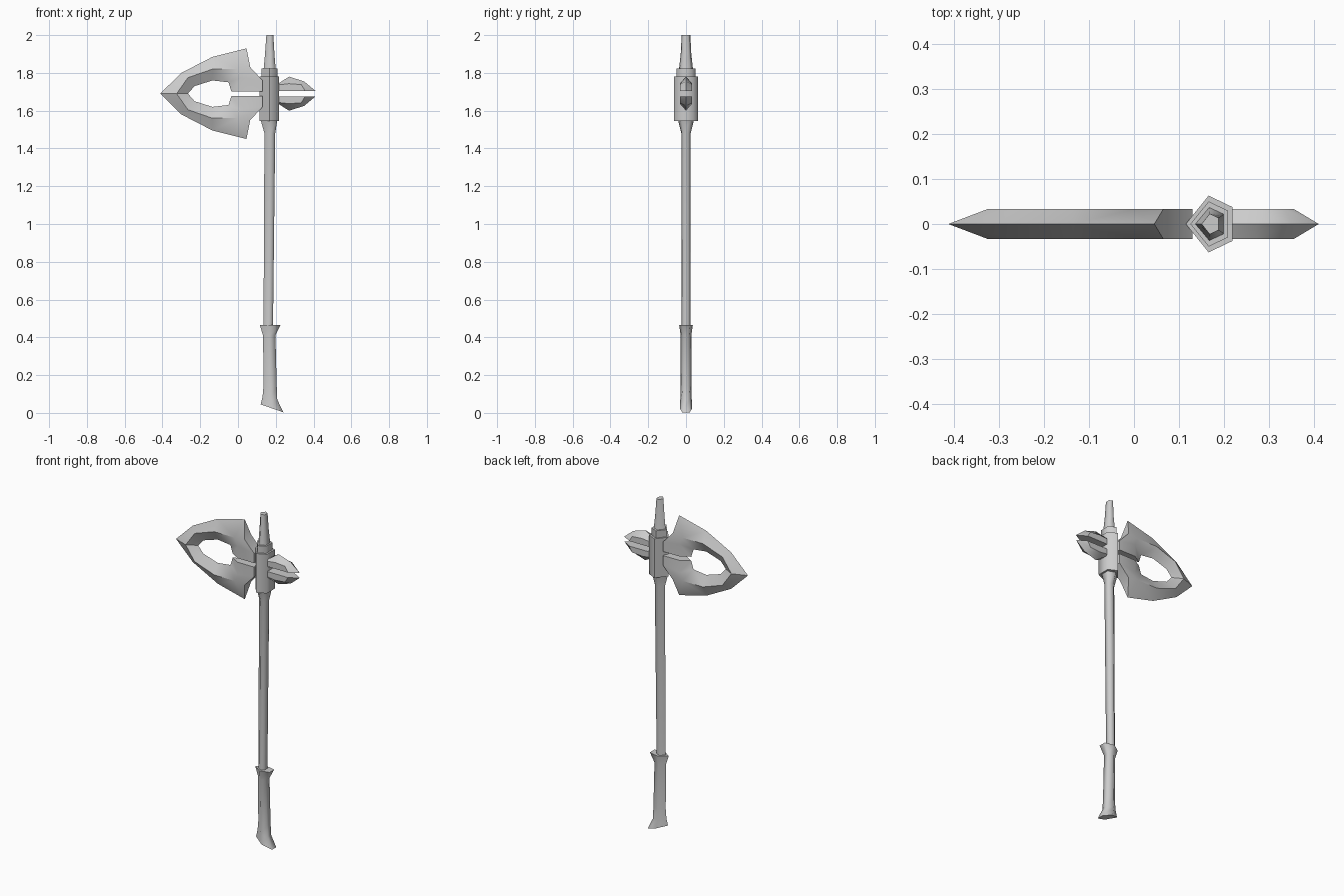
import bpy, bmesh, math
from mathutils import Vector

cube = bpy.data.objects.get("Cube")
if cube:
    bpy.data.objects.remove(cube, do_unlink=True)

GREY = (0.6, 0.6, 0.6, 1)
metal = bpy.data.materials.new("plain grey")
metal.use_nodes = True
metal.diffuse_color = GREY
metal.node_tree.nodes["Principled BSDF"].inputs["Base Color"].default_value = GREY

MID = 1.69      # height of the slot between the two blade halves
HALF = 0.033    # half thickness of the blade and the back spike
PENTAGON = [(-1, 0), (-0.02, -1), (1, -0.6), (1, 0.6), (-0.02, 1)]


def finish(name, bm, angle):
    bmesh.ops.remove_doubles(bm, verts=bm.verts, dist=0.0005)
    bmesh.ops.recalc_face_normals(bm, faces=bm.faces)
    mesh = bpy.data.meshes.new(name)
    bm.to_mesh(mesh)
    bm.free()
    obj = bpy.data.objects.new(name, mesh)
    bpy.context.collection.objects.link(obj)
    mesh.materials.append(metal)
    bpy.ops.object.select_all(action='DESELECT')
    obj.select_set(True)
    bpy.context.view_layer.objects.active = obj
    bpy.ops.object.shade_smooth_by_angle(angle=math.radians(angle))
    return obj


def loft(name, sections):
    """Five-sided column; each section is x min, x max, y radius, z left, z right."""
    bm = bmesh.new()
    rings = []
    for x0, x1, ry, z0, z1 in sections:
        rings.append([bm.verts.new((x0 + (x1 - x0) * (u + 1) / 2, ry * v,
                                    z0 + (z1 - z0) * (u + 1) / 2)) for u, v in PENTAGON])
    for a, b in zip(rings, rings[1:]):
        for i in range(5):
            j = (i + 1) % 5
            bm.faces.new((a[i], a[j], b[j], b[i]))
    bm.faces.new(rings[0])
    bm.faces.new(rings[-1])
    return finish(name, bm, 76)


def add_face(bm, pts):
    bm.faces.new([bm.verts.new(p) for p in pts])


def mirrored(name, side_faces, bridges, angle=35):
    """Front faces copied to the back and below the slot; bridges join front to back."""
    for half, sz in (("upper", 1), ("lower", -1)):
        bm = bmesh.new()
        for sy in (1, -1):
            for face in side_faces:
                add_face(bm, [(x, y * sy, MID + z * sz) for x, y, z in face])
        for line in bridges:
            for (ax, ay, az), (bx, by, bz) in zip(line, line[1:]):
                quad = [(ax, ay, az), (bx, by, bz), (bx, -by, bz), (ax, -ay, az)]
                pts = []
                for x, y, z in quad:
                    p = Vector((x, y, MID + z * sz))
                    if p not in pts:
                        pts.append(p)
                if len(pts) > 2:
                    add_face(bm, pts)
        finish(half + "_" + name, bm, angle)


def points(y, *pairs):
    return [(x, y, z) for x, z in pairs]


# Handle: grip with slanted pommel, shaft, head block, collar and top spike
loft("grip", [(0.12, 0.24, 0.033, 0.045, 0.003), (0.13, 0.208, 0.03, 0.085, 0.07),
              (0.135, 0.205, 0.028, 0.14, 0.14), (0.133, 0.198, 0.028, 0.41, 0.41),
              (0.115, 0.225, 0.036, 0.465, 0.465)])
loft("shaft", [(0.135, 0.185, 0.024, 0.44, 0.44), (0.14, 0.197, 0.025, 1.48, 1.48),
               (0.12, 0.208, 0.042, 1.55, 1.55)])
loft("head_block", [(0.115, 0.218, 0.063, 1.545, 1.545), (0.115, 0.218, 0.063, 1.78, 1.78)])
loft("collar", [(0.125, 0.208, 0.05, 1.77, 1.77), (0.125, 0.208, 0.05, 1.823, 1.823)])
loft("top_spike", [(0.135, 0.2, 0.038, 1.81, 1.81), (0.143, 0.193, 0.028, 1.9, 1.9),
                   (0.15, 0.187, 0.023, 2, 2)])

# Blade: sharp outer rim, raised ridge, sharp inner rim and a flat arm into the head
rim = points(0, (-0.412, 0), (-0.30, 0.11), (-0.135, 0.195), (0.045, 0.24))
ridge = points(-HALF, (-0.325, 0), (-0.265, 0.085), (-0.135, 0.13), (0, 0.13),
               (0.02, 0.085), (0.02, 0.012))
hole = points(0, (-0.265, 0), (-0.23, 0.04), (-0.135, 0.07), (-0.05, 0.06), (-0.035, 0.012))
arm = points(-HALF, (0.065, 0.14), (0.13, 0.07), (0.13, 0.012))
faces = []
for i in range(3):
    faces.append([rim[i], rim[i + 1], ridge[i + 1], ridge[i]])
    faces.append([ridge[i], ridge[i + 1], hole[i + 1], hole[i]])
faces += [[rim[3], arm[0], ridge[3]],
          [ridge[3], ridge[4], hole[3]],
          [ridge[4], ridge[5], hole[4], hole[3]],
          [ridge[3], arm[0], arm[1], ridge[4]],
          [ridge[4], arm[1], arm[2], ridge[5]]]
mirrored("blade", faces, [[rim[3]] + arm + [ridge[5], hole[4]]])

# Back spike: two tapered prongs either side of the slot
crest = points(0, (0.2, 0.045), (0.27, 0.09), (0.35, 0.065), (0.41, 0.015))
shoulder = points(-HALF, (0.2, 0.045), (0.27, 0.053), (0.335, 0.048), (0.355, 0.015))
base = (0.2, -HALF, 0.015)
faces = [[shoulder[0], crest[0], crest[1], shoulder[1]]]
faces += [[shoulder[i], crest[i], crest[i + 1], shoulder[i + 1]] for i in (1, 2)]
faces.append([base] + shoulder)
mirrored("back_spike", faces, [[crest[3], shoulder[3], base, shoulder[0]]])
